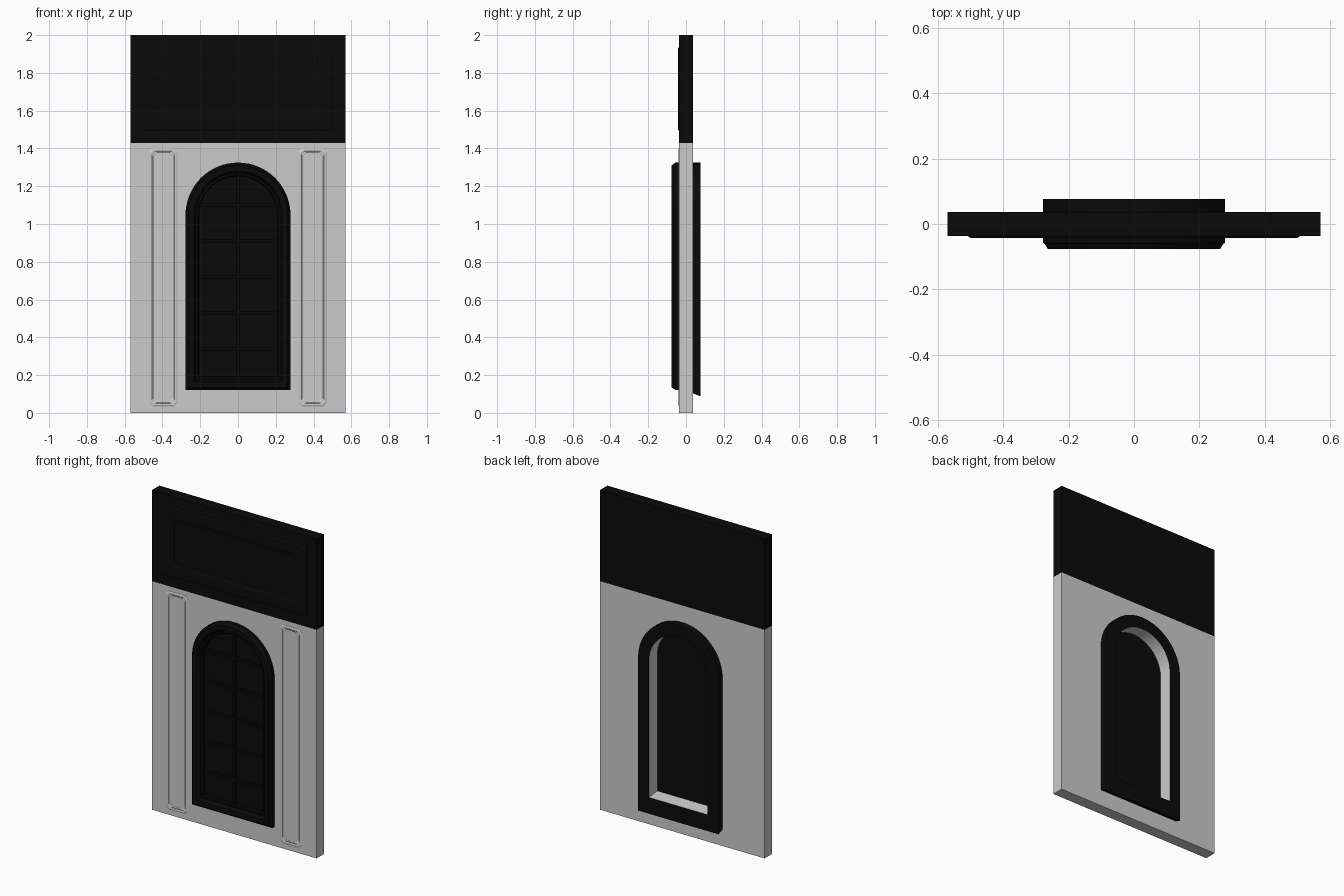
import bpy, bmesh, math

if "Cube" in bpy.data.objects:
    bpy.data.objects.remove(bpy.data.objects["Cube"])

black = bpy.data.materials.new("black_paint")
black.diffuse_color = (0.003, 0.003, 0.003, 1)
black.use_nodes = True
black.node_tree.nodes["Principled BSDF"].inputs["Base Color"].default_value = black.diffuse_color

SPRING = 1.047   # height where the arch begins
HALF = 0.278     # half width of the arched surround


def arch(d, bottom=0.12, n=32):
    """Arched outline, inset by d, as (x, z) points."""
    r = HALF - d
    pts = [(-r, bottom + d), (r, bottom + d)]
    return pts + [(r * math.cos(math.pi * i / n), SPRING + r * math.sin(math.pi * i / n))
                  for i in range(n + 1)]


def panel(x0, x1, z0, z1, c):
    """Returns a rectangle outline function with clipped corners."""
    def outline(d):
        a, b, e, f = x0 + d, x1 - d, z0 + d, z1 - d
        return [(a + c, e), (b - c, e), (b, e + c), (b, f - c),
                (b - c, f), (a + c, f), (a, f - c), (a, e + c)]
    return outline


def sweep(name, loops, mat=None, closed=False, caps=False, smooth=True):
    """Bridge a series of (outline, y) loops."""
    bm = bmesh.new()
    rings = [[bm.verts.new((x, y, z)) for x, z in pts] for pts, y in loops]
    pairs = list(zip(rings, rings[1:]))
    if closed:
        pairs.append((rings[-1], rings[0]))
    for a, b in pairs:
        n = len(a)
        for i in range(n):
            j = (i + 1) % n
            bm.faces.new((a[i], a[j], b[j], b[i]))
    if caps:
        bm.faces.new(rings[0])
        bm.faces.new(rings[-1])
    bmesh.ops.recalc_face_normals(bm, faces=bm.faces)
    me = bpy.data.meshes.new(name)
    bm.to_mesh(me)
    bm.free()
    ob = bpy.data.objects.new(name, me)
    bpy.context.collection.objects.link(ob)
    if mat:
        me.materials.append(mat)
    if smooth:
        bpy.context.view_layer.objects.active = ob
        bpy.ops.object.select_all(action='DESELECT')
        ob.select_set(True)
        bpy.ops.object.shade_smooth_by_angle(angle=math.radians(25))
    return ob


def box(name, x0, x1, y0, y1, z0, z1, mat=None):
    rect = [(x0, z0), (x1, z0), (x1, z1), (x0, z1)]
    return sweep(name, [(rect, y0), (rect, y1)], mat, caps=True, smooth=False)


# wall with the arched opening
wall = box("wall", -0.57, 0.57, -0.0365, 0.0365, 0, 1.43)
cutter = sweep("opening_cutter", [(arch(0.04), -0.2), (arch(0.04), 0.2)], caps=True)
mod = wall.modifiers.new("opening", 'BOOLEAN')
mod.object = cutter
mod.operation = 'DIFFERENCE'
mod.solver = 'EXACT'
bpy.context.view_layer.objects.active = wall
bpy.ops.object.modifier_apply(modifier=mod.name)
bpy.data.objects.remove(cutter)

# dark upper block and its raised moulding
box("upper_block", -0.57, 0.57, -0.0365, 0.0365, 1.43, 2.0, black)
top = panel(-0.505, 0.505, 1.495, 1.935, 0.004)
inner = panel(-0.505, 0.505, 1.495, 1.935, 0.02)
sweep("upper_moulding", [(top(0), -0.034), (top(0), -0.039), (top(0.008), -0.0435),
                         (inner(0.065), -0.0435), (inner(0.075), -0.040),
                         (inner(0.09), -0.038), (inner(0.09), -0.034)],
      black, closed=True, smooth=False)

# narrow side panel mouldings
for side, x0, x1 in (("left", -0.47, -0.32), ("right", 0.32, 0.47)):
    o = panel(x0, x1, 0.035, 1.4, 0.018)
    sweep(side + "_panel_moulding",
          [(o(0), -0.034), (o(0), -0.038), (o(0.006), -0.041), (o(0.012), -0.041),
           (o(0.016), -0.0385), (o(0.02), -0.0395), (o(0.024), -0.0375), (o(0.024), -0.034)],
          closed=True, smooth=False)

# front arched surround, stepping in to the sash
sweep("front_surround", [(arch(d), y) for d, y in (
    (0, -0.034), (0, -0.058), (0.005, -0.061), (0.015, -0.0765), (0.045, -0.0765),
    (0.05, -0.064), (0.056, -0.055), (0.066, -0.055), (0.072, -0.048),
    (0.072, -0.01), (0.04, -0.01), (0.03, -0.034))], black, closed=True)

# rear surround with sloping sill
sweep("rear_surround", [(arch(0, 0.105), 0.034), (arch(0, 0.088), 0.0765),
                        (arch(0.075, 0.115), 0.0765)], black)
sweep("rear_reveal", [(arch(0.075, 0.115), 0.0765), (arch(0.075, 0.125), -0.008)])

# window panes
sweep("panes", [(arch(0.06), -0.03), (arch(0.06), -0.006)], black, caps=True)

# glazing bars
box("vertical_bar", -0.009, 0.009, -0.045, -0.025, 0.18, 1.26, black)
for i in range(5):
    z = 1.1 - 0.19 * i
    w = 0.205 if i else 0.2
    box("horizontal_bar_%d" % (i + 1), -w, w, -0.045, -0.025, z - 0.009, z + 0.009, black)
